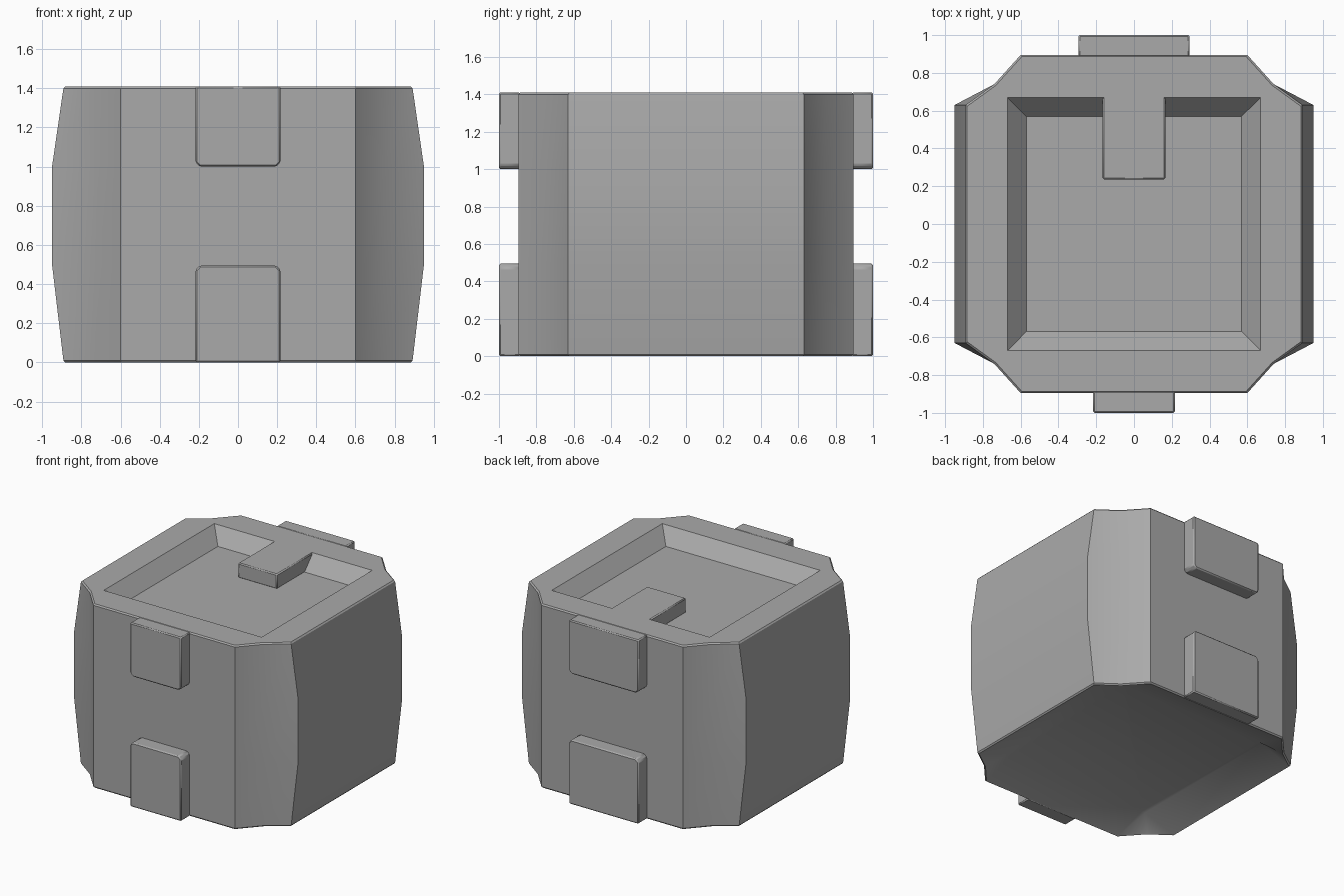
import bpy
import bmesh
import math

cube = bpy.data.objects.get("Cube")
if cube:
    bpy.data.objects.remove(cube, do_unlink=True)

HEIGHT = 1.41
grey = bpy.data.materials.new("mid_grey")
grey.use_nodes = True
COLOUR = (0.4, 0.4, 0.4, 1)
grey.diffuse_color = COLOUR
grey.node_tree.nodes["Principled BSDF"].inputs["Base Color"].default_value = COLOUR


def finish(name, bm):
    bmesh.ops.recalc_face_normals(bm, faces=bm.faces)
    mesh = bpy.data.meshes.new(name)
    bm.to_mesh(mesh)
    bm.free()
    mesh.materials.append(grey)
    obj = bpy.data.objects.new(name, mesh)
    bpy.context.collection.objects.link(obj)
    bpy.ops.object.select_all(action='DESELECT')
    obj.select_set(True)
    bpy.context.view_layer.objects.active = obj
    bpy.ops.object.shade_smooth_by_angle(angle=math.radians(30))
    return obj


def outline(side):
    """Square with notched corners; side is the half width in x."""
    a, b, c = (side, 0.63), (0.74, 0.74), (0.6, 0.895)
    pts = []
    for sx, sy, corner in ((1, 1, (a, b, c)), (-1, 1, (c, b, a)),
                           (-1, -1, (a, b, c)), (1, -1, (c, b, a))):
        pts += [(x * sx, y * sy) for x, y in corner]
    return pts


def clamped(limit):
    return [tuple(max(-limit, min(limit, v)) for v in p) for p in outline(0.89)]


def scaled(pts, k):
    return [(x * k, y * k) for x, y in pts]


# Body: lofted shell with a shallow dish below and a square tray on top
end, middle = outline(0.892), outline(0.95)
rings = [
    (clamped(0.63), 0.09),
    (scaled(end, 0.99), 0),
    (end, 0.01),
    (middle, 0.5),
    (middle, 1.0),
    (end, HEIGHT - 0.01),
    (scaled(end, 0.99), HEIGHT),
    (clamped(0.67), HEIGHT),
    (clamped(0.57), HEIGHT - 0.11),
]
bm = bmesh.new()
loops = [[bm.verts.new((x, y, z)) for x, y in pts] for pts, z in rings]
for low, high in zip(loops, loops[1:]):
    for i in range(len(low)):
        j = (i + 1) % len(low)
        bm.faces.new((low[i], low[j], high[j], high[i]))
bm.faces.new(loops[0][::-1])
bm.faces.new(loops[-1])
bmesh.ops.remove_doubles(bm, verts=bm.verts, dist=0.0005)
finish("body", bm)


def block(name, half, y0, y1, z0, z1, chamfer_z=None):
    """Box with softened edges; corners at height chamfer_z are clipped."""
    bm = bmesh.new()
    bmesh.ops.create_cube(bm, size=1)
    for v in bm.verts:
        v.co = (v.co.x * 2 * half, y0 + (v.co.y + 0.5) * (y1 - y0),
                z0 + (v.co.z + 0.5) * (z1 - z0))
    if chamfer_z is not None:
        edges = [e for e in bm.edges
                 if all(abs(v.co.z - chamfer_z) < 0.001 for v in e.verts)
                 and abs(e.verts[0].co.x - e.verts[1].co.x) < 0.001]
        bmesh.ops.bevel(bm, geom=edges, offset=0.022, segments=1, affect='EDGES')
    obj = finish(name, bm)
    mod = obj.modifiers.new("soft_edges", 'BEVEL')
    mod.width = 0.008
    mod.segments = 1
    return obj


# Raised tabs on the front and back walls
for label, side, half in (("front", -1, 0.217), ("back", 1, 0.295)):
    y0, y1 = sorted((side * 0.885, side))
    block(label + "_upper_tab", half, y0, y1, 1.0, HEIGHT, 1.0)
    block(label + "_lower_tab", half, y0, y1, 0, 0.495, 0.495)

# Tongue reaching from the back rim into the tray
block("tray_tongue", 0.166, 0.235, 0.68, HEIGHT - 0.115, HEIGHT)
